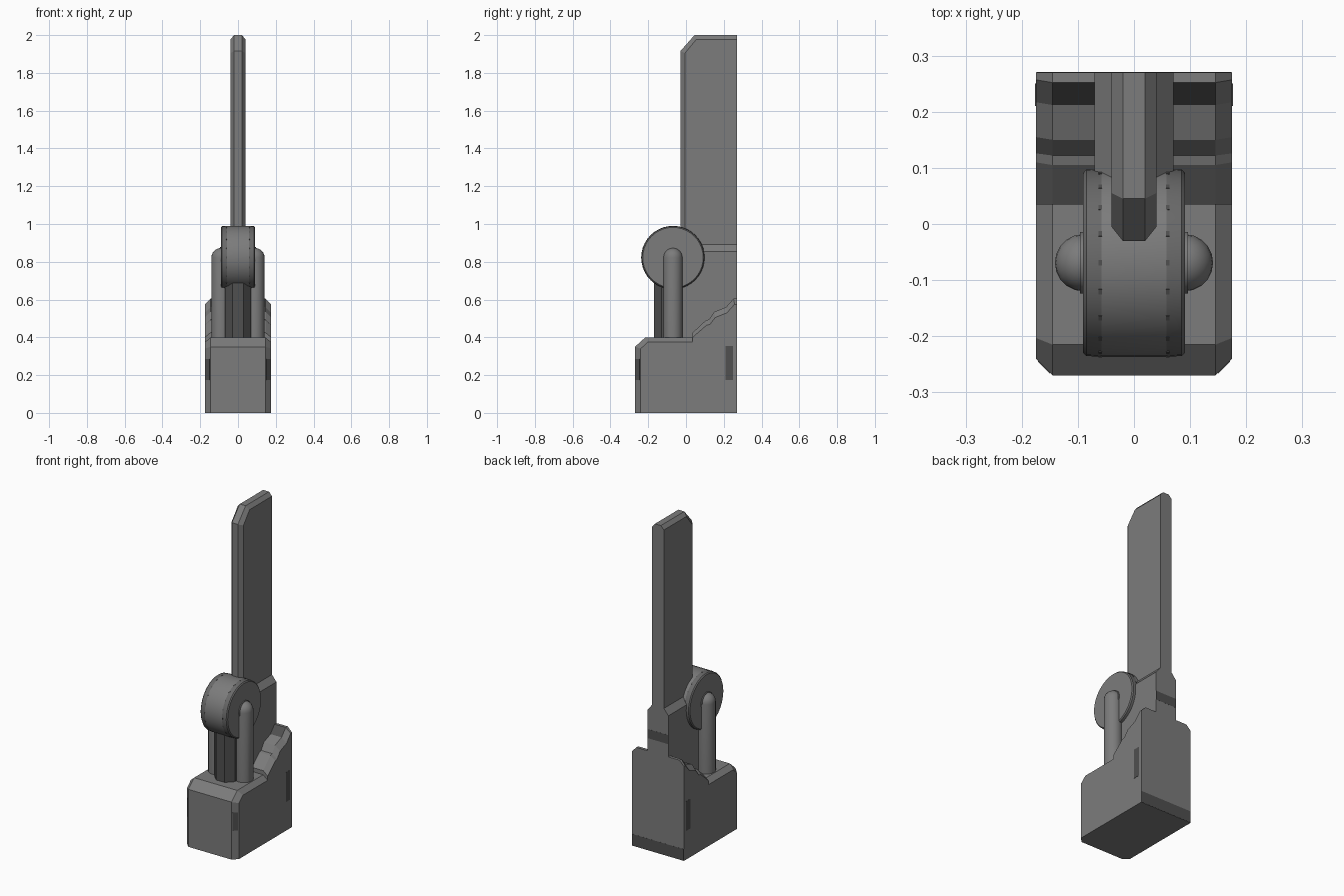
import bpy, bmesh, math
from mathutils import Matrix

if "Cube" in bpy.data.objects:
    bpy.data.objects.remove(bpy.data.objects["Cube"])


def material(name, v):
    m = bpy.data.materials.new(name)
    m.diffuse_color = (v, v, v, 1)
    m.use_nodes = True
    m.node_tree.nodes["Principled BSDF"].inputs["Base Color"].default_value = m.diffuse_color
    return m


GREY = material("steel grey", 0.2)
MID = material("rim grey", 0.14)
DARK = material("dark grey", 0.08)


def finish(name, bm, mats, smooth=False):
    bmesh.ops.recalc_face_normals(bm, faces=bm.faces[:])
    me = bpy.data.meshes.new(name)
    bm.to_mesh(me)
    bm.free()
    ob = bpy.data.objects.new(name, me)
    bpy.context.collection.objects.link(ob)
    for m in mats:
        me.materials.append(m)
    if smooth:
        bpy.context.view_layer.objects.active = ob
        ob.select_set(True)
        bpy.ops.object.shade_smooth_by_angle(angle=math.radians(35))
        ob.select_set(False)
    return ob


def loft(name, sections, mats=(GREY,)):
    """Joins (x, [(y, z), ...]) side profiles into a closed solid."""
    bm = bmesh.new()
    rings = [[bm.verts.new((x, y, z)) for y, z in pts] for x, pts in sections]
    n = len(rings[0])
    for a, b in zip(rings, rings[1:]):
        for i in range(n):
            j = (i + 1) % n
            bm.faces.new((a[i], a[j], b[j], b[i]))
    bm.faces.new(rings[0])
    bm.faces.new(rings[-1])
    return finish(name, bm, mats)


def bevelled(name, inner, outer, xi, xo, mats=(GREY,)):
    return loft(name, [(-xo, outer), (-xi, inner), (xi, inner), (xo, outer)], mats)


def cylinder(name, r, depth, loc, mat, seg, axis="Z", smooth=True):
    bm = bmesh.new()
    rot = Matrix.Rotation(math.pi / 2, 4, "Y") if axis == "X" else Matrix.Rotation(math.pi / seg, 4, "Z")
    bmesh.ops.create_cone(bm, cap_ends=True, segments=seg, radius1=r, radius2=r,
                          depth=depth, matrix=Matrix.Translation(loc) @ rot)
    return finish(name, bm, [mat], smooth)


def plate(name, size, loc, mat=DARK, turn=0):
    bm = bmesh.new()
    bmesh.ops.create_cube(bm, size=1, matrix=Matrix.Translation(loc)
                          @ Matrix.Rotation(turn, 4, "Z") @ Matrix.Diagonal((*size, 1)))
    return finish(name, bm, [mat])


# Stepped base with chamfered front and upper side edges
inner = [(-0.27, 0), (-0.27, 0.35), (-0.215, 0.4), (0.035, 0.4), (0.035, 0.425),
         (0.105, 0.49), (0.122, 0.495), (0.15, 0.535), (0.212, 0.56),
         (0.252, 0.605), (0.27, 0.605), (0.27, 0)]
outer = [(-0.24, 0), (-0.24, 0.34), (-0.203, 0.374), (0.035, 0.374), (0.035, 0.4),
         (0.11, 0.465), (0.126, 0.468), (0.155, 0.505), (0.217, 0.53),
         (0.257, 0.575), (0.27, 0.575), (0.27, 0)]
base = bevelled("base", inner, outer, 0.145, 0.175, (GREY, DARK))
for p in base.data.polygons:  # dark steep step
    c = p.center
    if abs(c.x) < 0.01 and 0.215 < c.y < 0.25 and 0.57 < c.z:
        p.material_index = 1

# Blade of the lever
bevelled("lever_blade",
         [(-0.03, 0.7), (-0.03, 1.915), (0.045, 2.0), (0.27, 2.0), (0.27, 0.7)],
         [(-0.005, 0.7), (-0.005, 1.905), (0.055, 1.978), (0.27, 1.978), (0.27, 0.7)],
         0.02, 0.04)

# Thick lower body of the lever with sloped shoulders
bevelled("lever_body",
         [(-0.06, 0.38), (-0.06, 0.892), (0.27, 0.892), (0.27, 0.38)],
         [(-0.03, 0.38), (-0.03, 0.855), (0.27, 0.855), (0.27, 0.38)],
         0.04, 0.07)

# Dark faceted post under the wheel
cylinder("front_post", 0.075, 0.4, (0, -0.1, 0.58), DARK, 8, smooth=False)

# Pivot wheel, lathed about the x axis, with darker rim bands
profile = [(-0.091, 0), (-0.091, 0.16), (-0.085, 0.166), (-0.058, 0.168),
           (0.058, 0.168), (0.085, 0.166), (0.091, 0.16), (0.091, 0)]
bm = bmesh.new()
vs = [bm.verts.new((x, 0, r)) for x, r in profile]
es = [bm.edges.new(e) for e in zip(vs, vs[1:])]
bmesh.ops.spin(bm, geom=vs + es, cent=(0, 0, 0), axis=(1, 0, 0),
               angle=2 * math.pi, steps=40)
bmesh.ops.remove_doubles(bm, verts=bm.verts[:], dist=1e-5)
for f in bm.faces:
    c = f.calc_center_median()
    if 0.06 < abs(c.x) < 0.0905:
        f.material_index = 1
bmesh.ops.translate(bm, verts=bm.verts[:], vec=(0, -0.069, 0.822))
finish("pivot_wheel", bm, [GREY, MID], True)

for s, side in ((-1, "left"), (1, "right")):
    # Dome-topped side post
    bm = bmesh.new()
    bmesh.ops.create_uvsphere(bm, u_segments=20, v_segments=12, radius=0.051)
    bmesh.ops.translate(bm, verts=bm.verts[:], vec=(s * 0.09, -0.069, 0.822))
    for v in bm.verts:  # stretch the lower half into the shaft
        if v.co.z < 0.815:
            d = math.hypot(v.co.x - s * 0.09, v.co.y + 0.069)
            if d > 1e-4:
                v.co.x = s * 0.09 + (v.co.x - s * 0.09) * 0.051 / d
                v.co.y = -0.069 + (v.co.y + 0.069) * 0.051 / d
            v.co.z = 0.39
    finish(side + "_post", bm, [GREY], True)
    # Small collar against the wheel
    cylinder(side + "_collar", 0.055, 0.01, (s * 0.091, -0.069, 0.822), GREY, 24, "X")
    # Worn dark patches on the side and front corner
    plate(side + "_side_patch", (0.003, 0.04, 0.18), (s * 0.1745, 0.23, 0.265))
    plate(side + "_corner_patch", (0.03, 0.003, 0.11), (s * 0.1598, -0.2548, 0.23),
          turn=s * math.pi / 4)
    # Dark notches along the wheel rim
    for i in range(20):
        a = 2 * math.pi * i / 20
        bm = bmesh.new()
        bmesh.ops.create_cube(bm, size=1, matrix=Matrix.Translation((s * 0.06, -0.069, 0.822))
                              @ Matrix.Rotation(a, 4, "X") @ Matrix.Translation((0, 0, 0.1675))
                              @ Matrix.Diagonal((0.006, 0.01, 0.002, 1)))
        finish(f"{side}_rim_notch_{i}", bm, [DARK])

# Dark bands across the back
plate("base_back_band", (0.348, 0.002, 0.07), (0, 0.2695, 0.036))
plate("lever_back_band", (0.138, 0.002, 0.055), (0, 0.2695, 0.71))
